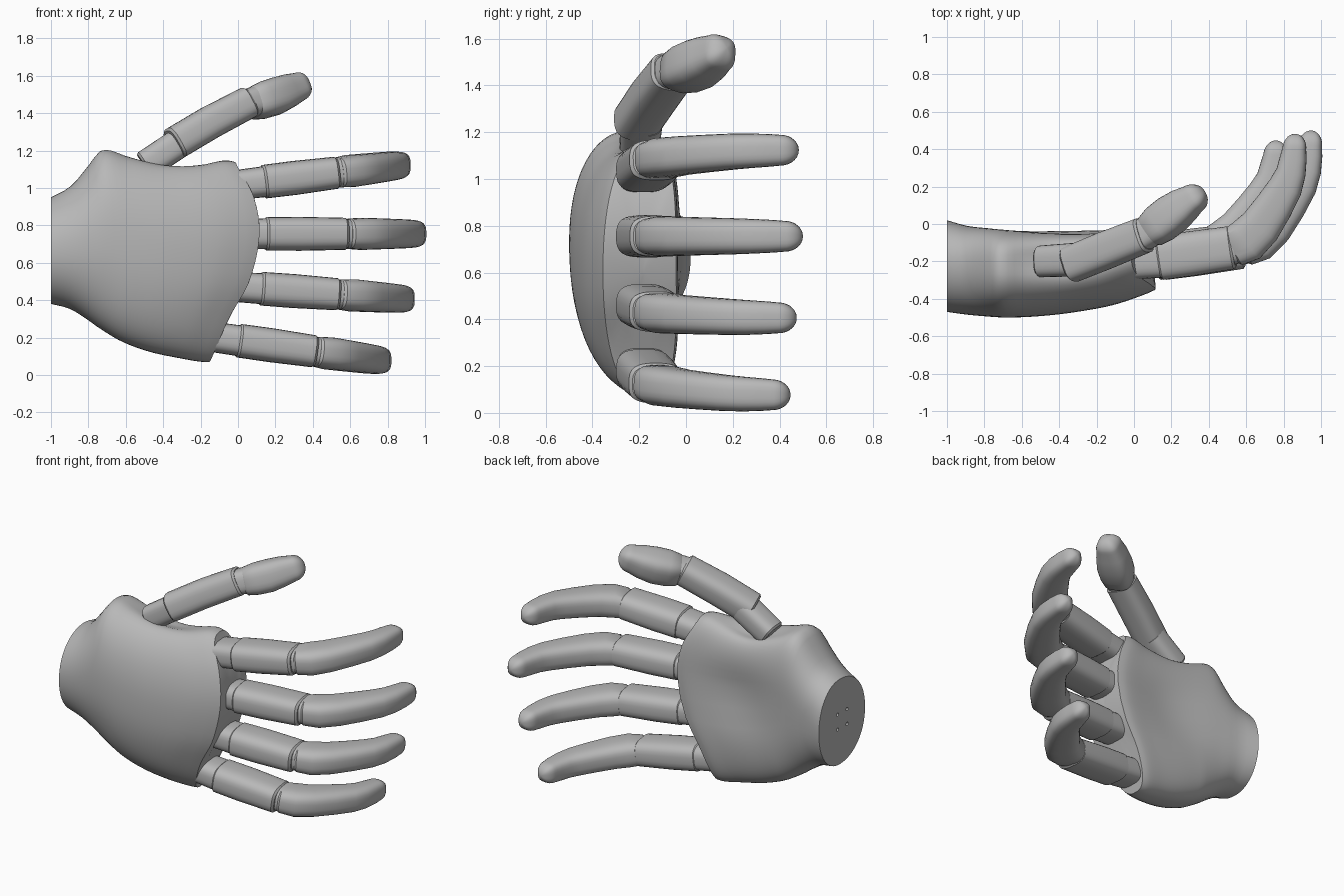
import bpy, bmesh, math
from mathutils import Vector

if "Cube" in bpy.data.objects:
    bpy.data.objects.remove(bpy.data.objects["Cube"])

grey = bpy.data.materials.new("plain grey")
grey.use_nodes = True
grey.diffuse_color = (0.48, 0.48, 0.48, 1)
grey.node_tree.nodes["Principled BSDF"].inputs["Base Color"].default_value = (0.48, 0.48, 0.48, 1)


def smooth(obj, angle):
    bpy.ops.object.select_all(action="DESELECT")
    obj.select_set(True)
    bpy.context.view_layer.objects.active = obj
    bpy.ops.object.shade_smooth_by_angle(angle=math.radians(angle))


def build(name, rings, angle=35):
    """Skin a list of equal-sized vertex rings and close both ends."""
    bm = bmesh.new()
    rows = [[bm.verts.new(p) for p in ring] for ring in rings]
    n = len(rows[0])
    for a, b in zip(rows, rows[1:]):
        for i in range(n):
            j = (i + 1) % n
            bm.faces.new((a[i], a[j], b[j], b[i]))
    bm.faces.new(rows[0][::-1])
    bm.faces.new(rows[-1])
    bmesh.ops.recalc_face_normals(bm, faces=bm.faces)
    mesh = bpy.data.meshes.new(name)
    bm.to_mesh(mesh)
    bm.free()
    mesh.materials.append(grey)
    obj = bpy.data.objects.new(name, mesh)
    bpy.context.collection.objects.link(obj)
    smooth(obj, angle)
    return obj


def power(v, e):
    return math.copysign(abs(v) ** (2 / e), v)


def catmull(table, u):
    """Smooth interpolation of rows keyed by their first entry."""
    k = max(i for i in range(len(table) - 1) if table[i][0] <= u or i == 0)
    p1, p2 = table[k], table[k + 1]
    p0, p3 = table[max(k - 1, 0)], table[min(k + 2, len(table) - 1)]
    t = (u - p1[0]) / (p2[0] - p1[0])
    out = []
    for a, b, c, d in zip(p0[1:], p1[1:], p2[1:], p3[1:]):
        ma = (c - a) / (p2[0] - p0[0]) * (p2[0] - p1[0])
        mb = (d - b) / (p3[0] - p1[0]) * (p2[0] - p1[0])
        out.append((2*t**3 - 3*t*t + 1) * b + (t**3 - 2*t*t + t) * ma
                   + (3*t*t - 2*t**3) * c + (t**3 - t*t) * mb)
    return out


def gauss(v, mid, width):
    return math.exp(-((v - mid) / width) ** 2)


# Palm: low edge, high edge, back, palm side along the hand
PALM = [(0, .38, .95, -.47, .02), (.1, .355, 1.01, -.485, -.01),
        (.2, .30, 1.12, -.495, -.02), (.28, .25, 1.205, -.50, -.025),
        (.42, .18, 1.175, -.495, -.03), (.6, .125, 1.14, -.475, -.03),
        (.8, .09, 1.135, -.435, -.03), (.95, .07, 1.15, -.38, -.03),
        (1, .07, 1.14, -.355, -.04)]
# Knuckle edge: position along x for each height
EDGE = [(0, -.16), (.08, -.14), (.3, -.05), (.5, .06), (.75, .115),
        (.95, .085), (1.12, .0), (1.25, -.03)]


def palm_ring(u, shrink=1, sides=64):
    lo, hi, back, front = catmull(PALM, u)
    mid_y, mid_z, half = back * .45 + front * .55, (lo + hi) / 2, (hi - lo) / 2
    square = min(u / .4, 1)
    ring = []
    for i in range(sides):
        a = math.tau * i / sides
        c, s = math.cos(a), math.sin(a)
        e = 2.1 + square * (1.2 if c > 0 else .1)
        depth = (front - mid_y) if c > 0 else (mid_y - back)
        y = mid_y + shrink * depth * power(c, e)
        z = mid_z + shrink * half * power(s, e)
        # Palm hollow and thumb socket
        if c > 0:
            y -= .04 * gauss(u, .6, .25) * gauss(z, .72, .2) * c
        if s > 0:
            z -= .05 * gauss(u, .6, .2) * gauss(y, -.17, .09) * s ** 4
        edge = catmull(EDGE, z)[0] - .02 * max(0, (y + .3) / .27) * u * u
        ring.append((-1 + u * (edge + 1), y, z))
    return ring


rings = [palm_ring(i / 30) for i in range(31)]
rings += [palm_ring(1, k) for k in (.92, .6, .3, .05)]
palm = build("palm", rings, 40)

# Four small screw holes in the wrist face
for k, (y, z) in enumerate([(y, z) for y in (-.28, -.18) for z in (.62, .72)]):
    circle = [(y + .011 * math.cos(math.tau * i / 12), z + .011 * math.sin(math.tau * i / 12))
              for i in range(12)]
    cutter = build("screw_hole_cutter_%d" % (k + 1), [[(x, *p) for p in circle] for x in (-1.03, -.95)])
    cutter.hide_render = True
    cut = palm.modifiers.new("screw_hole", "BOOLEAN")
    cut.object, cut.operation, cut.solver = cutter, "DIFFERENCE", "EXACT"
    bpy.context.view_layer.objects.active = palm
    bpy.ops.object.modifier_apply(modifier=cut.name)
    bpy.data.objects.remove(cutter)
smooth(palm, 40)


def limb(name, stations, side, exponent=3, tip=0, sides=28):
    """Loft (centre, half width, half depth) stations; tip = length of rounded end."""
    pts = [Vector(s[0]) for s in stations]
    sizes = [s[1:] for s in stations]
    last = len(pts) - 1
    rings = []

    def ring(p, t, w, d):
        across = (Vector(side) - t * t.dot(Vector(side))).normalized()
        normal = across.cross(t)
        out = []
        for i in range(sides):
            a = math.tau * (i + .5) / sides
            out.append(p + across * w * power(math.sin(a), exponent)
                       + normal * d * power(math.cos(a), exponent))
        return out

    for i, p in enumerate(pts):
        t = (pts[min(i + 1, last)] - pts[max(i - 1, 0)]).normalized()
        w, d = sizes[i]
        if i == 0:
            rings.append(ring(p - t * .012, t, w * .88, d * .88))
        rings.append(ring(p, t, w, d))
        if i == last:
            if tip:
                for k in range(1, 8):
                    a = math.pi / 2 * k / 7.3
                    rings.append(ring(p + t * tip * math.sin(a), t, w * math.cos(a), d * math.cos(a)))
            else:
                rings.append(ring(p + t * .012, t, w * .88, d * .88))
    return build(name, rings)


# Fingers: base x, base z, tip x, tip z, tip y
FINGERS = {"index": (.03, 1.02, .91, 1.125, .48), "middle": (.03, .755, 1.0, .755, .50),
           "ring": (.01, .47, .935, .405, .47), "little": (-.11, .20, .81, .075, .44)}
# Part outlines for the longest finger: distance, depth, half width, half depth
PARTS = {
    "knuckle": [(-.12, -.195, .08, .106), (.16, -.175, .083, .11)],
    "lower_segment": [(.125, -.182, .09, .118), (.3, -.158, .091, .12), (.54, -.125, .086, .116)],
    "joint": [(.48, -.13, .077, .1), (.61, -.095, .08, .106)],
    "fingertip": [(.555, -.12, .08, .108), (.63, -.085, .086, .12), (.71, -.01, .083, .113),
                  (.79, .1, .08, .103), (.86, .21, .077, .092), (.892, .29, .074, .08),
                  (.906, .37, .07, .072), (.912, .42, .066, .064)],
}
for finger, (bx, bz, tx, tz, ty) in FINGERS.items():
    sx, sy = (tx - bx) / .97, (ty + .18) / .68
    for part, rows in PARTS.items():
        stations = [((bx + x * sx, -.18 + (y + .18) * sy, bz + (tz - bz) * x / .93), w, d)
                    for x, y, w, d in rows]
        limb(finger + "_" + part, stations, (0, 0, 1), tip=.08 if part == "fingertip" else 0)

# Thumb
THUMB = {
    "base": [((-.49, -.2, 1.125), .08, .085), ((-.3, -.19, 1.25), .08, .09)],
    "lower_segment": [((-.335, -.215, 1.24), .09, .098), ((-.15, -.14, 1.35), .09, .1),
                      ((.05, -.06, 1.455), .087, .096)],
    "joint": [((.02, -.075, 1.44), .077, .085), ((.13, -.01, 1.475), .08, .085)],
    "tip": [((.085, -.04, 1.455), .086, .09), ((.135, 0, 1.47), .097, .104),
            ((.2, .05, 1.49), .099, .106), ((.265, .1, 1.517), .09, .094),
            ((.315, .135, 1.537), .078, .077)],
}
for part, stations in THUMB.items():
    limb("thumb_" + part, stations, (-.45, 0, .9), tip=.075 if part == "tip" else 0)
